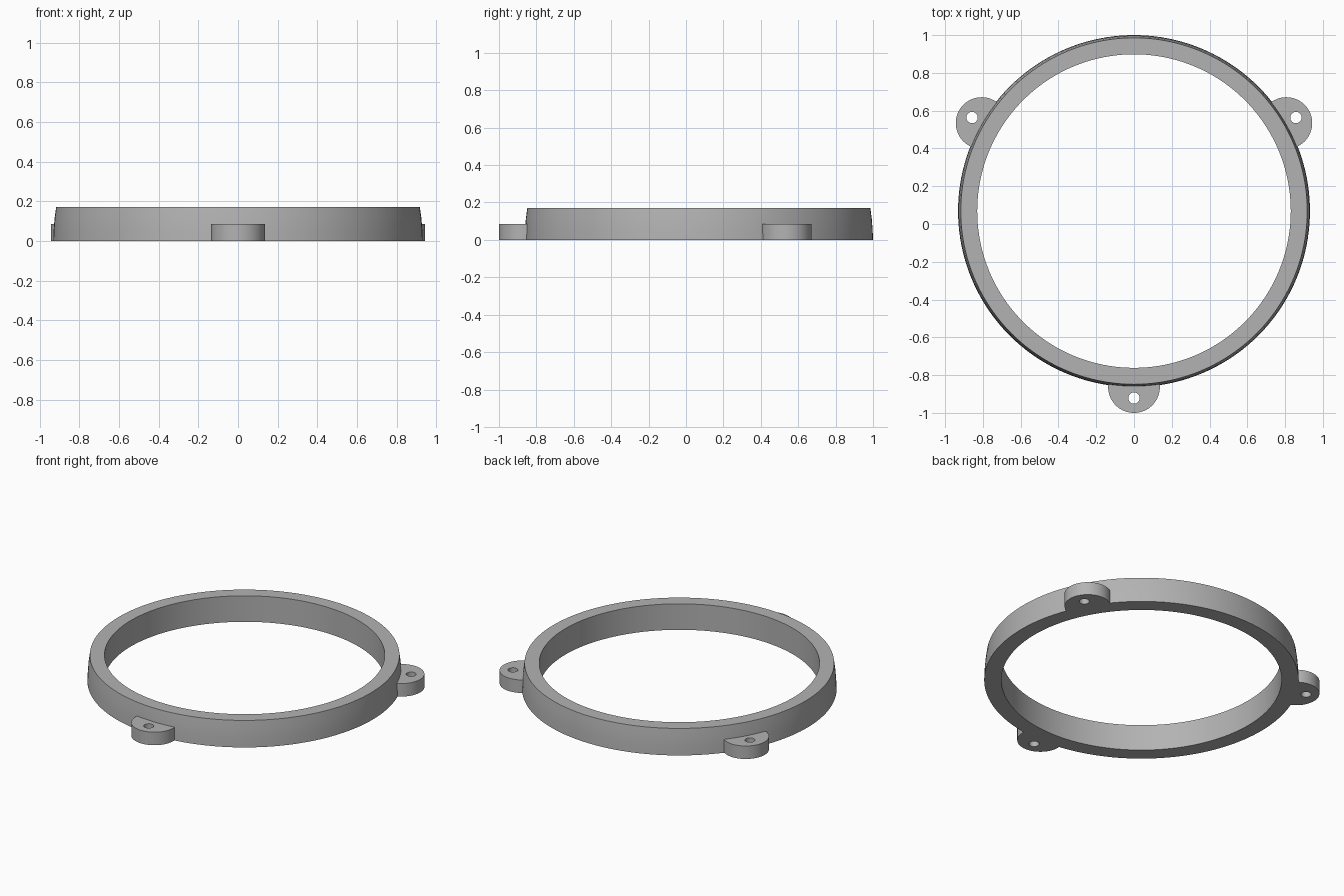
import bpy
from math import sin, cos, pi, radians

cube = bpy.data.objects.get("Cube")
if cube:
    bpy.data.objects.remove(cube, do_unlink=True)

RADIUS = 0.9315
CENTRE_Y = 0.0685
BORE = 0.83
HEIGHT = 0.17
LUG_HEIGHT = 0.085
LUG_RADIUS = 0.137

grey = bpy.data.materials.new("plain grey")
grey.use_nodes = True
colour = (0.45, 0.45, 0.45, 1)
grey.diffuse_color = colour
grey.node_tree.nodes["Principled BSDF"].inputs["Base Color"].default_value = colour


def lathe(name, profile, centre, sides):
    """Closed solid turned from (radius, z) points, bottom to top."""
    verts = [(centre[0] + r * cos(2 * pi * i / sides),
              centre[1] + r * sin(2 * pi * i / sides), z)
             for r, z in profile for i in range(sides)]
    faces = [tuple(reversed(range(sides)))]
    for k in range(len(profile) - 1):
        low, high = k * sides, (k + 1) * sides
        for i in range(sides):
            j = (i + 1) % sides
            faces.append((low + i, low + j, high + j, high + i))
    faces.append(tuple(range(len(verts) - sides, len(verts))))
    mesh = bpy.data.meshes.new(name)
    mesh.from_pydata(verts, [], faces)
    mesh.materials.append(grey)
    obj = bpy.data.objects.new(name, mesh)
    bpy.context.collection.objects.link(obj)
    return obj


def combine(target, tool, operation):
    """Apply a boolean to the target and discard the tool."""
    mod = target.modifiers.new(operation, "BOOLEAN")
    mod.operation = operation
    mod.solver = "EXACT"
    mod.object = tool
    bpy.context.view_layer.objects.active = target
    bpy.ops.object.modifier_apply(modifier=mod.name)
    bpy.data.objects.remove(tool, do_unlink=True)


def around(distance, angle):
    return (distance * cos(angle), CENTRE_Y + distance * sin(angle))


# Ring body with a gently tapering outer wall
ring = lathe("mounting_ring",
             [(RADIUS, 0), (0.929, 0.06), (0.9245, 0.115), (0.917, HEIGHT)],
             (0, CENTRE_Y), 160)

# Three round mounting lugs centred on the outer wall
angles = [radians(a) for a in (30, 150, 270)]
for angle in angles:
    lug = lathe("lug", [(LUG_RADIUS, 0), (LUG_RADIUS, LUG_HEIGHT)],
                around(RADIUS, angle), 64)
    combine(ring, lug, "UNION")

# Central opening
bore = lathe("bore", [(BORE, -0.1), (BORE, HEIGHT + 0.1)], (0, CENTRE_Y), 160)
combine(ring, bore, "DIFFERENCE")

# Screw hole through each lug
for angle in angles:
    hole = lathe("hole", [(0.03, -0.1), (0.03, HEIGHT)], around(0.99, angle), 32)
    combine(ring, hole, "DIFFERENCE")

# Smooth walls, crisp rims
bpy.ops.object.select_all(action="DESELECT")
ring.select_set(True)
bpy.context.view_layer.objects.active = ring
bpy.ops.object.shade_smooth_by_angle(angle=radians(30))
